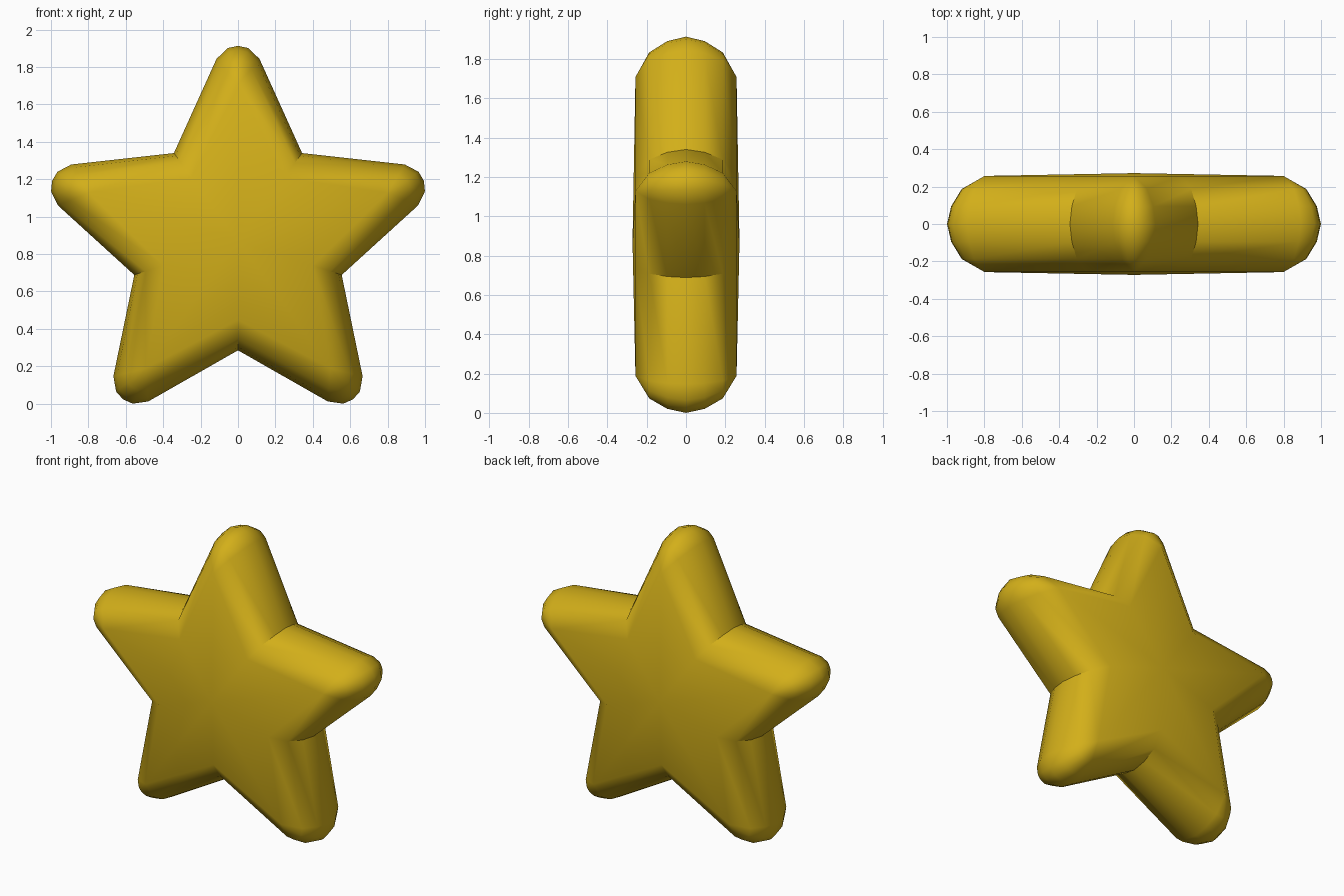
import bpy, bmesh
from math import sin, cos, pi, radians

if "Cube" in bpy.data.objects:
    bpy.data.objects.remove(bpy.data.objects["Cube"])

CENTRE_Z = 0.875
# rounded arm tip in arm coordinates: (across, along)
TIP = [(-0.115, 0.975), (-0.055, 1.033), (0, 1.045), (0.055, 1.033), (0.115, 0.975)]
RIDGE_END = 0.84            # where the flat face ends along each arm
VALLEY, FACE_VALLEY = 0.583, 0.42
# depth and spread of each layer from front to back
LAYERS = [(-0.257, 0), (-0.187, 0.61), (-0.095, 0.89), (0, 1),
          (0.095, 0.89), (0.187, 0.61), (0.257, 0)]


def place(angle, across, along, y):
    """Point in the star plane, arm pointing at the given angle."""
    return (along * cos(angle) + across * sin(angle), y,
            CENTRE_Z + along * sin(angle) - across * cos(angle))


bm = bmesh.new()
rings = []
for y, s in LAYERS:
    ring = []
    for i in range(5):
        a = pi / 2 - i * 2 * pi / 5
        for v, u in TIP:
            ring.append(bm.verts.new(place(a, v * s, RIDGE_END + (u - RIDGE_END) * s, y)))
        r = FACE_VALLEY + (VALLEY - FACE_VALLEY) * s
        ring.append(bm.verts.new(place(a - pi / 5, 0, r, y)))
    rings.append(ring)

# rounded sides
n = len(rings[0])
for lower, upper in zip(rings, rings[1:]):
    for k in range(n):
        j = (k + 1) % n
        bm.faces.new((lower[k], lower[j], upper[j], upper[k]))

# slightly domed front and back
for ring, y in ((rings[0], -0.272), (rings[-1], 0.272)):
    hub = bm.verts.new((0, y, CENTRE_Z))
    for k in range(n):
        bm.faces.new((hub, ring[k], ring[(k + 1) % n]))

# merge the collapsed tip points
bmesh.ops.remove_doubles(bm, verts=bm.verts, dist=0.0005)
bmesh.ops.recalc_face_normals(bm, faces=bm.faces)
mesh = bpy.data.meshes.new("star")
bm.to_mesh(mesh)
bm.free()
star = bpy.data.objects.new("star", mesh)
bpy.context.collection.objects.link(star)

# rest on the ground
low = min(v.co.z for v in mesh.vertices)
for v in mesh.vertices:
    v.co.z -= low

gold = bpy.data.materials.new("gold")
gold.diffuse_color = (0.65, 0.43, 0.01, 1)
gold.use_nodes = True
gold.node_tree.nodes["Principled BSDF"].inputs["Base Color"].default_value = gold.diffuse_color
mesh.materials.append(gold)

bpy.context.view_layer.objects.active = star
star.select_set(True)
bpy.ops.object.shade_smooth_by_angle(angle=radians(48))
